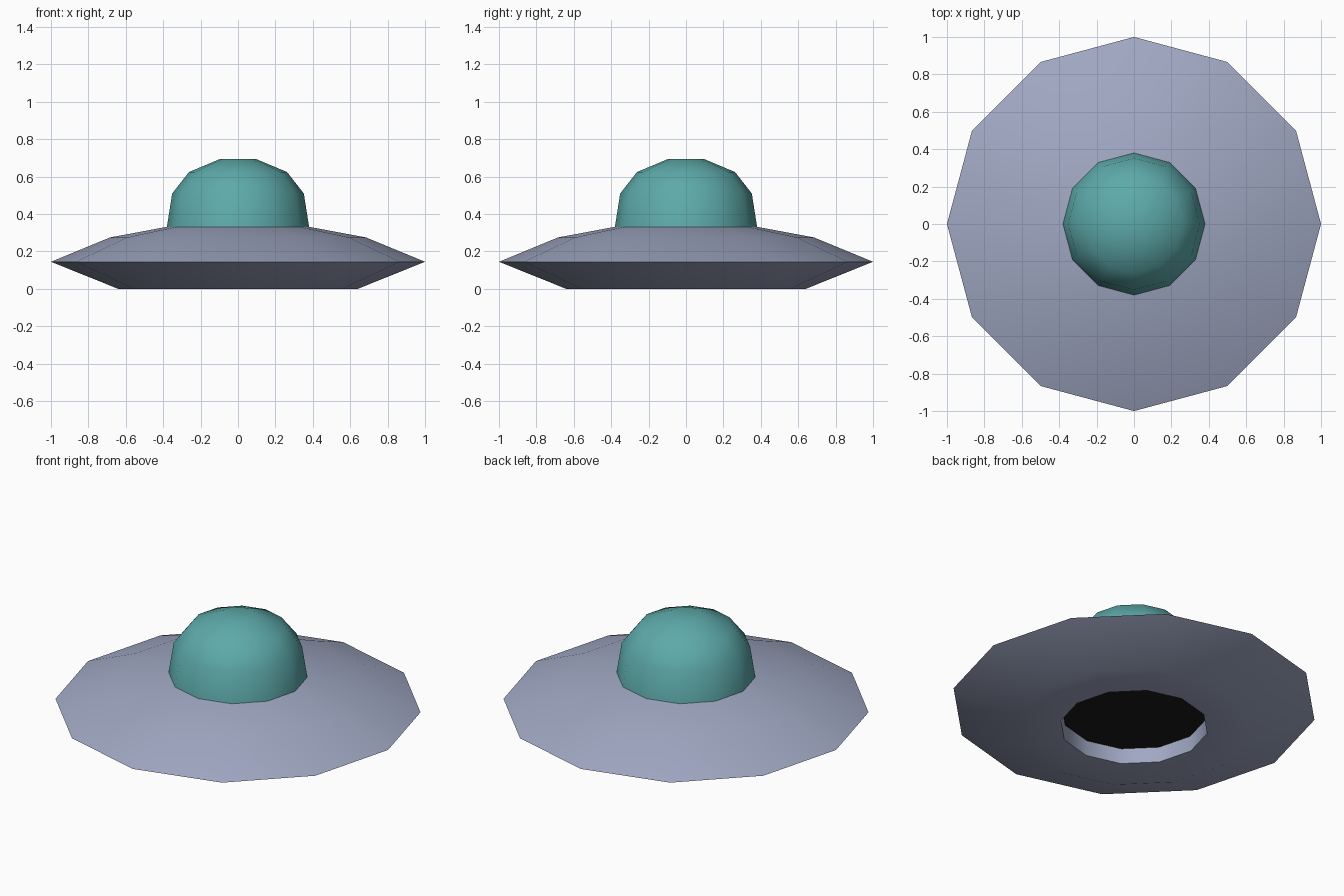
import bpy, bmesh
from math import cos, sin, radians, tau

if "Cube" in bpy.data.objects:
    bpy.data.objects.remove(bpy.data.objects["Cube"])

SIDES = 12


def material(name, rgb):
    mat = bpy.data.materials.new(name)
    mat.diffuse_color = (*rgb, 1)
    mat.use_nodes = True
    mat.node_tree.nodes["Principled BSDF"].inputs["Base Color"].default_value = mat.diffuse_color
    return mat


def lathe(name, profile, mat, cap_start=False, cap_end=False):
    """Revolve (radius, height) points, listed bottom to top, into a 12-sided part."""
    bm = bmesh.new()
    rings = [[bm.verts.new((r * cos(tau * i / SIDES), r * sin(tau * i / SIDES), z))
              for i in range(SIDES)] for r, z in profile]
    for low, high in zip(rings, rings[1:]):
        for i in range(SIDES):
            j = (i + 1) % SIDES
            bm.faces.new((low[i], low[j], high[j], high[i]))
    if cap_start:
        bm.faces.new(rings[0][::-1])
    if cap_end:
        bm.faces.new(rings[-1])
    mesh = bpy.data.meshes.new(name)
    bm.to_mesh(mesh)
    bm.free()
    mesh.materials.append(mat)
    obj = bpy.data.objects.new(name, mesh)
    bpy.context.collection.objects.link(obj)
    bpy.ops.object.select_all(action='DESELECT')
    obj.select_set(True)
    bpy.context.view_layer.objects.active = obj
    bpy.ops.object.shade_smooth_by_angle(angle=radians(40))
    return obj


hull_mat = material("hull_blue_grey", (0.35, 0.39, 0.54))
glass_mat = material("dome_teal", (0.11, 0.40, 0.40))
dark_mat = material("recess_black", (0.01, 0.01, 0.01))

# Saucer: recess wall, flat belly, sharp rim, sloping top up to the dome
lathe("saucer_hull", [(0.40, 0.09), (0.405, 0.0), (0.64, 0.0), (1.0, 0.145),
                      (0.685, 0.275), (0.38, 0.332)], hull_mat)

# Cockpit dome
lathe("cockpit_dome", [(0.38, 0.332), (0.352, 0.51), (0.262, 0.625), (0.095, 0.695)],
      glass_mat, cap_end=True)

# Dark ceiling of the recess in the belly
lathe("belly_recess", [(0.40, 0.09)], dark_mat, cap_start=True)
